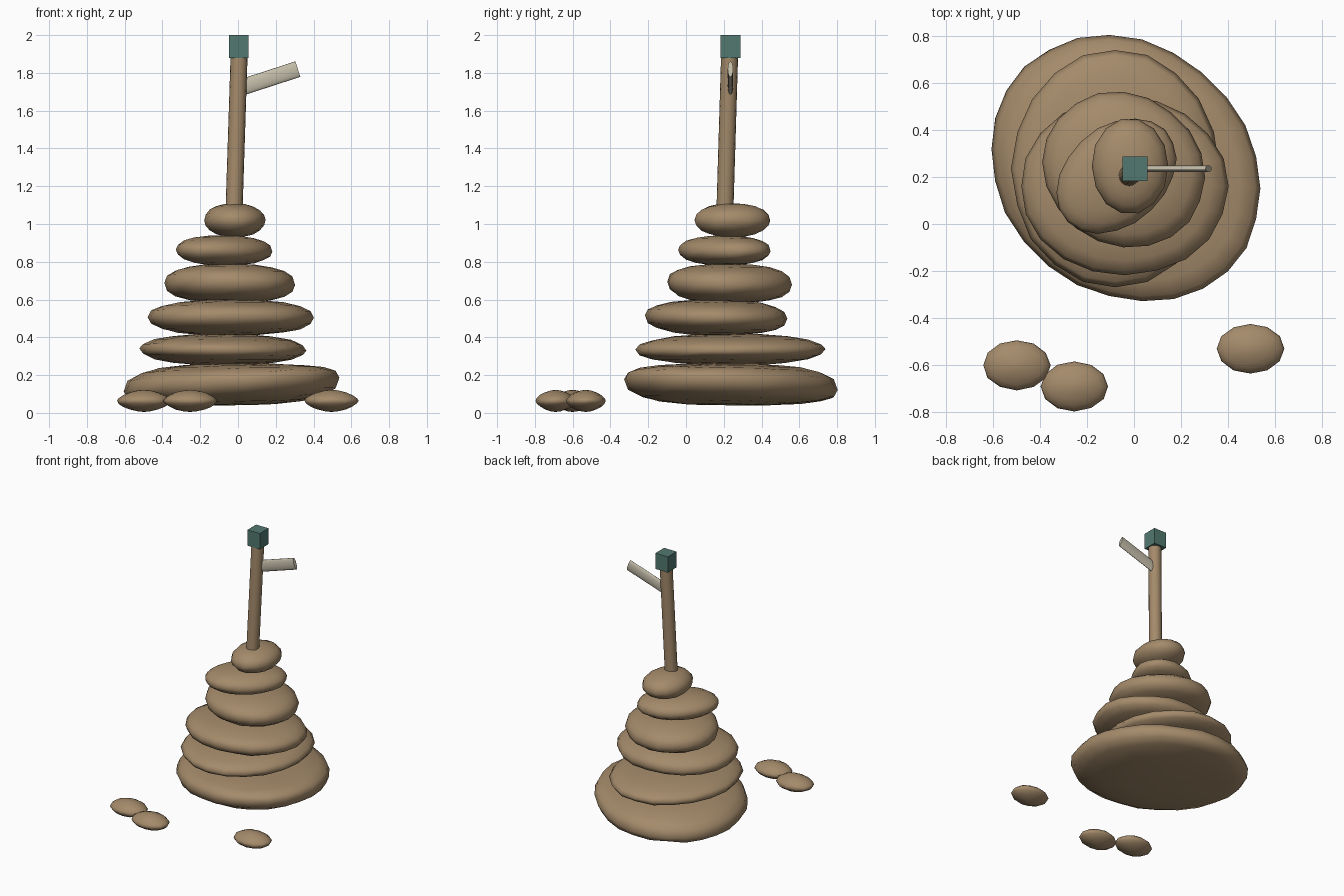
import bpy, math, random
from mathutils import Vector

random.seed(4)
cube = bpy.data.objects.get("Cube")
if cube:
    bpy.data.objects.remove(cube, do_unlink=True)


def material(name, rgb):
    m = bpy.data.materials.new(name)
    m.use_nodes = True
    m.diffuse_color = (*rgb, 1)
    m.node_tree.nodes["Principled BSDF"].inputs["Base Color"].default_value = (*rgb, 1)
    return m


TAN = material("tan_stone", (0.37, 0.255, 0.145))
CREAM = material("pale_cream", (0.55, 0.51, 0.40))
GREEN = material("dull_green", (0.085, 0.19, 0.16))
RINGS = 9


def stone(name, xs, ys, zs, power=1, skew=0, tilt=(0, 0), sides=20, rough=0.01):
    """Flattened stone filling the given ranges; a low power gives a blunt rim."""
    centre = [(a + b) / 2 for a, b in (xs, ys, zs)]
    hx, hy, hz = [(b - a) / 2 for a, b in (xs, ys, zs)]
    verts = [(centre[0], centre[1], zs[0])]
    rim = [1 + random.uniform(-rough, rough) for _ in range(sides)]
    for k in range(RINGS):
        t = math.pi * ((k + 1) / (RINGS + 1) - 0.5)
        r = math.cos(t) ** power
        h = math.copysign(abs(math.sin(t)) ** power, t)
        for i in range(sides):
            a = math.tau * i / sides
            u, v = r * rim[i] * math.cos(a), r * rim[i] * math.sin(a + skew)
            wobble = random.uniform(-rough, rough) * hz * 4 * r
            # Tilt the rim while the flat top and bottom stay level
            lift = (tilt[0] * u + tilt[1] * v) * r * (1 - 0.6 * abs(h))
            verts.append((centre[0] + hx * u, centre[1] + hy * v,
                          centre[2] + hz * h + wobble + lift))
    verts.append((centre[0], centre[1], zs[1]))
    last = len(verts) - 1
    faces = []
    for i in range(sides):
        j = (i + 1) % sides
        faces.append((0, 1 + j, 1 + i))
        for k in range(RINGS - 1):
            b, t = 1 + k * sides, 1 + (k + 1) * sides
            faces.append((b + i, b + j, t + j, t + i))
        faces.append((last - sides + i, last - sides + j, last))
    mesh = bpy.data.meshes.new(name)
    mesh.from_pydata(verts, [], faces)
    mesh.materials.append(TAN)
    mesh.shade_smooth()
    obj = bpy.data.objects.new(name, mesh)
    bpy.context.collection.objects.link(obj)


def rod(name, start, end, radius, mat, flatten=1):
    """Round rod between two points, optionally flattened front to back."""
    start, end = Vector(start), Vector(end)
    d = end - start
    bpy.ops.mesh.primitive_cylinder_add(vertices=16, radius=radius, depth=d.length,
                                        location=(start + end) / 2)
    obj = bpy.context.object
    obj.name = name
    obj.scale.y = flatten
    obj.rotation_euler = (-math.atan2(d.y, d.z), math.atan2(d.x, d.z), 0)
    obj.data.materials.append(mat)
    bpy.ops.object.shade_smooth_by_angle(angle=math.radians(50))


# Stack of stones, from the base up
stone("base_stone", (-0.61, 0.54), (-0.33, 0.80), (0.04, 0.26), 0.75, -0.15, (0.035, -0.025), 26)
stone("second_stone", (-0.52, 0.36), (-0.27, 0.74), (0.25, 0.42), 0.95, 0, (-0.005, 0))
stone("third_stone", (-0.48, 0.40), (-0.22, 0.54), (0.41, 0.60), 0.85, 0, (0, -0.01))
stone("fourth_stone", (-0.39, 0.30), (-0.10, 0.56), (0.58, 0.79), 0.85, -0.1, (-0.005, -0.01))
stone("fifth_stone", (-0.33, 0.18), (-0.04, 0.45), (0.78, 0.94), 0.9, 0.3, (-0.005, 0))
stone("top_stone", (-0.18, 0.145), (0.04, 0.45), (0.93, 1.11), 0.95, 0, (0, 0), 14)

# Loose pebbles in front
for label, x, y in (("right", -0.498, -0.60), ("middle", -0.253, -0.69), ("left", 0.495, -0.53)):
    stone(label + "_pebble", (x - 0.143, x + 0.143), (y - 0.106, y + 0.106),
          (0.005, 0.122), 1.2, 0, (0, 0), 12)

# Leaning post with a flattened side arm and a block on top
rod("post", (-0.021, 0.206, 1.07), (0.006, 0.231, 1.90), 0.045, TAN)
rod("side_arm", (0.0, 0.235, 1.717), (0.317, 0.235, 1.82), 0.043, CREAM, 0.33)
bpy.ops.mesh.primitive_cube_add(size=1, location=(0.004, 0.235, 1.94))
cap = bpy.context.object
cap.name = "cap_block"
cap.scale = (0.105, 0.105, 0.12)
cap.data.materials.append(GREEN)
